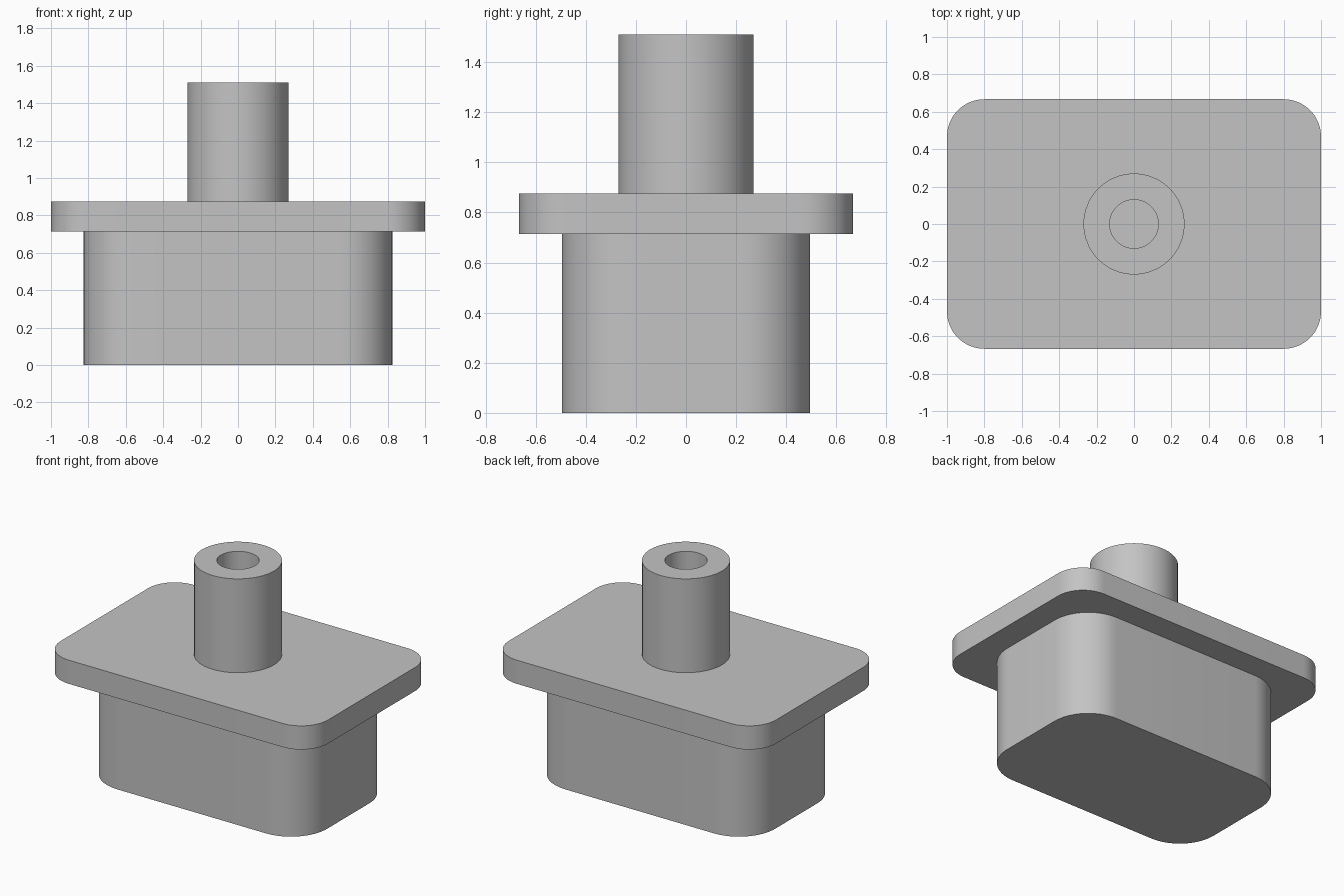
import bpy, bmesh
from math import cos, sin, pi, radians

cube = bpy.data.objects.get("Cube")
if cube:
    bpy.data.objects.remove(cube, do_unlink=True)

GREY = (0.55, 0.55, 0.55, 1)
grey = bpy.data.materials.new("light grey")
grey.use_nodes = True
grey.diffuse_color = GREY
grey.node_tree.nodes["Principled BSDF"].inputs["Base Color"].default_value = GREY


def finish(name, bm):
    bmesh.ops.recalc_face_normals(bm, faces=bm.faces)
    mesh = bpy.data.meshes.new(name)
    bm.to_mesh(mesh)
    bm.free()
    mesh.materials.append(grey)
    obj = bpy.data.objects.new(name, mesh)
    bpy.context.collection.objects.link(obj)
    bpy.ops.object.select_all(action='DESELECT')
    obj.select_set(True)
    bpy.context.view_layer.objects.active = obj
    bpy.ops.object.shade_smooth_by_angle(angle=radians(30))
    return obj


def rounded_block(name, half_x, half_y, radius, z0, z1, steps=16):
    """Upright block with rounded vertical corners."""
    bm = bmesh.new()
    ring = []
    for corner, (sx, sy) in enumerate([(1, 1), (-1, 1), (-1, -1), (1, -1)]):
        for i in range(steps + 1):
            a = (corner + i / steps) * pi / 2
            ring.append(bm.verts.new((sx * (half_x - radius) + radius * cos(a),
                                      sy * (half_y - radius) + radius * sin(a), z0)))
    base = bm.faces.new(ring)
    top = bmesh.ops.extrude_face_region(bm, geom=[base], use_keep_orig=True)["geom"]
    bmesh.ops.translate(bm, vec=(0, 0, z1 - z0),
                        verts=[g for g in top if isinstance(g, bmesh.types.BMVert)])
    return finish(name, bm)


def tube(name, outer, inner, z0, z1, floor, sides=64):
    """Round post with a blind hole in its top, spun from a half profile."""
    bm = bmesh.new()
    profile = [(0, z0), (outer, z0), (outer, z1), (inner, z1), (inner, floor), (0, floor)]
    verts = [bm.verts.new((r, 0, z)) for r, z in profile]
    edges = [bm.edges.new(pair) for pair in zip(verts, verts[1:])]
    bmesh.ops.spin(bm, geom=verts + edges, cent=(0, 0, 0), axis=(0, 0, 1),
                   angle=2 * pi, steps=sides)
    bmesh.ops.remove_doubles(bm, verts=bm.verts, dist=0.0001)
    return finish(name, bm)


# Lower block, wide plate and hollow post
rounded_block("lower_block", 0.825, 0.495, 0.27, 0, 0.715)
rounded_block("wide_plate", 1.0, 0.667, 0.2, 0.715, 0.875)
tube("hollow_post", 0.27, 0.13, 0.87, 1.51, 0.88)
